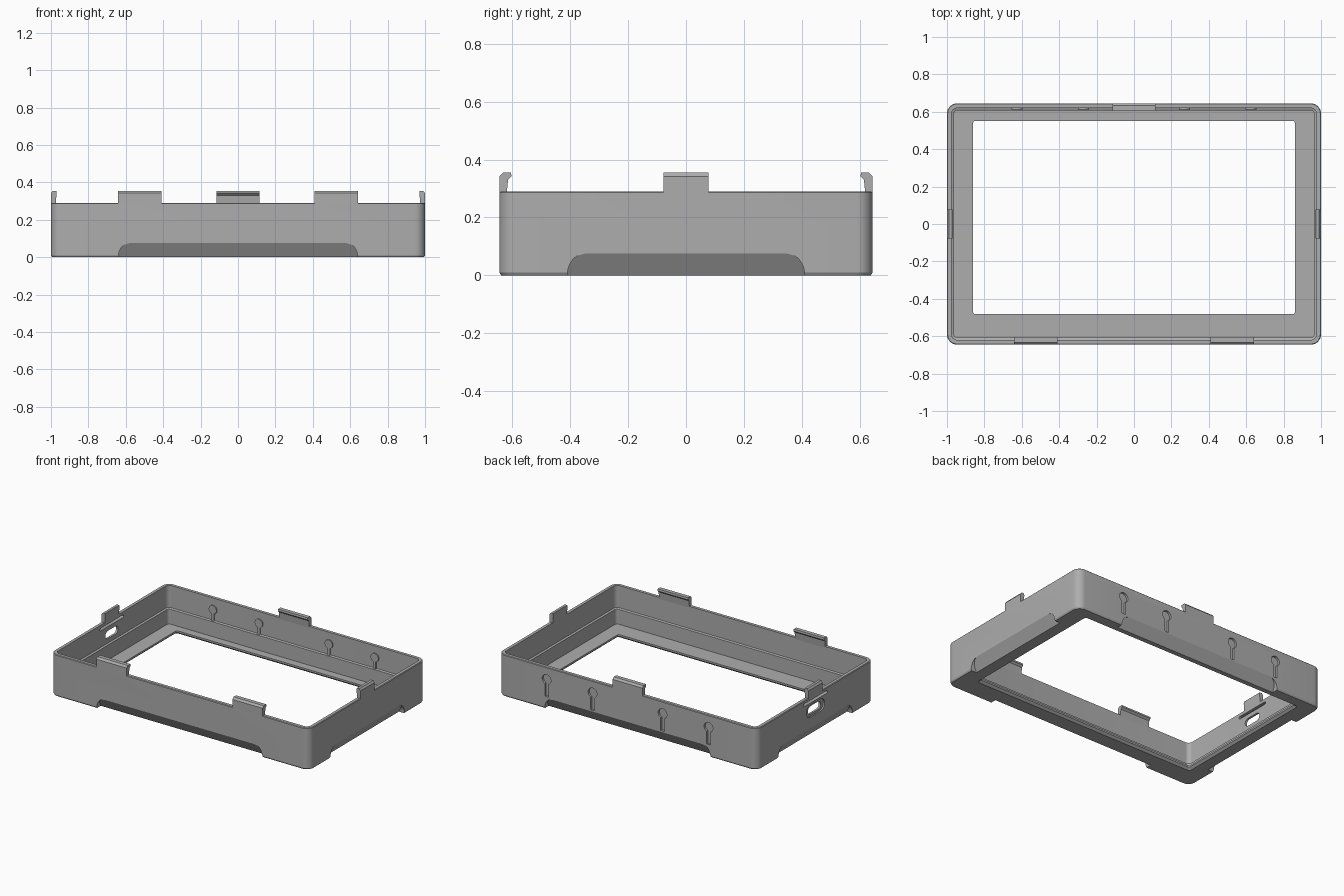
import bpy, bmesh, math

if "Cube" in bpy.data.objects:
    bpy.data.objects.remove(bpy.data.objects["Cube"], do_unlink=True)

HX, HY, H = 1.0, 0.645, 0.29

grey = bpy.data.materials.new("plain grey")
grey.use_nodes = True
grey.diffuse_color = (0.42, 0.42, 0.42, 1)
grey.node_tree.nodes["Principled BSDF"].inputs["Base Color"].default_value = (0.42, 0.42, 0.42, 1)

# (along, outward, z) to world, for each wall
SIDES = {
    "front": lambda a, o, z: (a, -HY - o, z),
    "back": lambda a, o, z: (a, HY + o, z),
    "left": lambda a, o, z: (HX + o, a, z),
    "right": lambda a, o, z: (-HX - o, a, z),
}


def loft(name, rings, closed=False):
    """Bridge equal-sized rings of points, capped or wrapped round."""
    bm = bmesh.new()
    loops = [[bm.verts.new(p) for p in r] for r in rings]
    pairs = list(zip(loops, loops[1:]))
    if closed:
        pairs.append((loops[-1], loops[0]))
    else:
        bm.faces.new(loops[0])
        bm.faces.new(loops[-1])
    for r, s in pairs:
        for i in range(len(r)):
            j = (i + 1) % len(r)
            bm.faces.new((r[i], r[j], s[j], s[i]))
    bmesh.ops.recalc_face_normals(bm, faces=bm.faces)
    mesh = bpy.data.meshes.new(name)
    bm.to_mesh(mesh)
    bm.free()
    mesh.materials.append(grey)
    ob = bpy.data.objects.new(name, mesh)
    bpy.context.collection.objects.link(ob)
    return ob


def activate(ob):
    bpy.ops.object.select_all(action='DESELECT')
    ob.select_set(True)
    bpy.context.view_layer.objects.active = ob


def cut(ob, cutter):
    cutter.hide_render = True
    activate(ob)
    mod = ob.modifiers.new("cut", 'BOOLEAN')
    mod.operation, mod.solver, mod.object = 'DIFFERENCE', 'EXACT', cutter
    bpy.ops.object.modifier_apply(modifier=mod.name)
    bpy.data.objects.remove(cutter, do_unlink=True)


def rounded(hx, hy, r, z, dy=0.0, n=8):
    pts = []
    for k, (sx, sy) in enumerate(((1, 1), (-1, 1), (-1, -1), (1, -1))):
        for i in range(n + 1):
            t = math.radians(90 * (k + i / n))
            pts.append((sx * (hx - r) + r * math.cos(t),
                        sy * (hy - r) + r * math.sin(t) + dy, z))
    return pts


def wall_plate(name, side, outline, o0, o1):
    """Outline of (along, z) extruded through a wall."""
    f = SIDES[side]
    return loft(name, [[f(a, o, z) for a, z in outline] for o in (o0, o1)])


def inset(d, r, z):
    return rounded(HX - d, HY - d, r, z)


# Case: wall, inner step, floor border and screen opening in one closed section
case = loft("case", [
    inset(0.006, 0.05, 0), inset(0, 0.055, 0.01),
    inset(0, 0.055, H - 0.004), inset(0.004, 0.05, H),
    inset(0.025, 0.03, H), inset(0.025, 0.03, 0.135), inset(0.037, 0.02, 0.13),
    inset(0.037, 0.02, 0.026),
    rounded(0.86, 0.517, 0.012, 0.026, 0.035),
    rounded(0.86, 0.517, 0.012, 0.014, 0.035),
    rounded(0.875, 0.532, 0.015, 0, 0.035)], closed=True)

# Finger scoops under each wall
TOP, DEPTH = 0.075, 0.045
for side, f in SIDES.items():
    low, high = (0.64, 0.58) if side in ("front", "back") else (0.41, 0.35)
    rings = []
    for i in range(-1, 11):
        z = TOP * i / 10
        half = high + (low - high) * math.sqrt(1 - (z / TOP) ** 2)
        d = DEPTH * (1 - z / TOP)
        rings.append([f(-half, 0.05, z), f(half, 0.05, z), f(half, -d, z), f(-half, -d, z)])
    cut(case, loft("scoop_cutter", rings))


# Keyhole hangers: outside recess and a shallow boss inside
def keyhole(x, zc, r, w, bottom):
    start = math.asin(w / r)
    arc = [-math.pi / 2 + start + (2 * math.pi - 2 * start) * i / 20 for i in range(21)]
    pts = [(x + r * math.cos(t), zc + r * math.sin(t)) for t in arc]
    return pts + [(x - w, bottom), (x + w, bottom)]


bosses = []
for x in (-0.625, -0.27, 0.27, 0.625):
    cut(case, wall_plate("keyhole_cutter", "back", keyhole(x, 0.205, 0.034, 0.014, 0.085), -0.014, 0.02))
    bosses.append(wall_plate("keyhole_boss", "back", keyhole(x, 0.21, 0.03, 0.01, 0.132), -0.033, -0.02))


# Cable port and slit in the right wall
def slot(half, z0, z1):
    r = (z1 - z0) / 2
    pts = []
    for s in (1, -1):
        for i in range(9):
            t = math.pi * (i / 8 - 0.5)
            pts.append((s * (half - r + r * math.cos(t)), (z0 + z1) / 2 + s * r * math.sin(t)))
    return pts


for name, outline, depth in (("port_recess", slot(0.1, 0.15, 0.235), 0.01),
                             ("port", slot(0.07, 0.165, 0.22), 0.1),
                             ("slit", slot(0.13, 0.25, 0.268), 0.1)):
    cut(case, wall_plate(name + "_cutter", "right", outline, -depth, 0.05))

# Snap tabs with a hooked inner lip
HOOK = [(0, 0.28), (0, 0.342), (-0.012, 0.355), (-0.04, 0.355), (-0.042, 0.342),
        (-0.03, 0.33), (-0.025, 0.28)]
PLAIN = [(0, 0.28), (0, 0.342), (-0.01, 0.355), (-0.028, 0.355), (-0.03, 0.34), (-0.025, 0.28)]
tabs = []
for name, side, mid, half, profile in (
        ("front_left_tab", "front", 0.525, 0.117, HOOK),
        ("front_right_tab", "front", -0.525, 0.117, HOOK),
        ("back_tab", "back", 0, 0.115, HOOK),
        ("left_tab", "left", 0, 0.078, PLAIN),
        ("right_tab", "right", 0, 0.078, PLAIN)):
    f = SIDES[side]
    tabs.append(loft(name, [[f(a, o, z) for o, z in profile] for a in (mid - half, mid + half)]))

for ob in [case] + bosses + tabs:
    activate(ob)
    bpy.ops.object.shade_smooth_by_angle(angle=math.radians(25))
